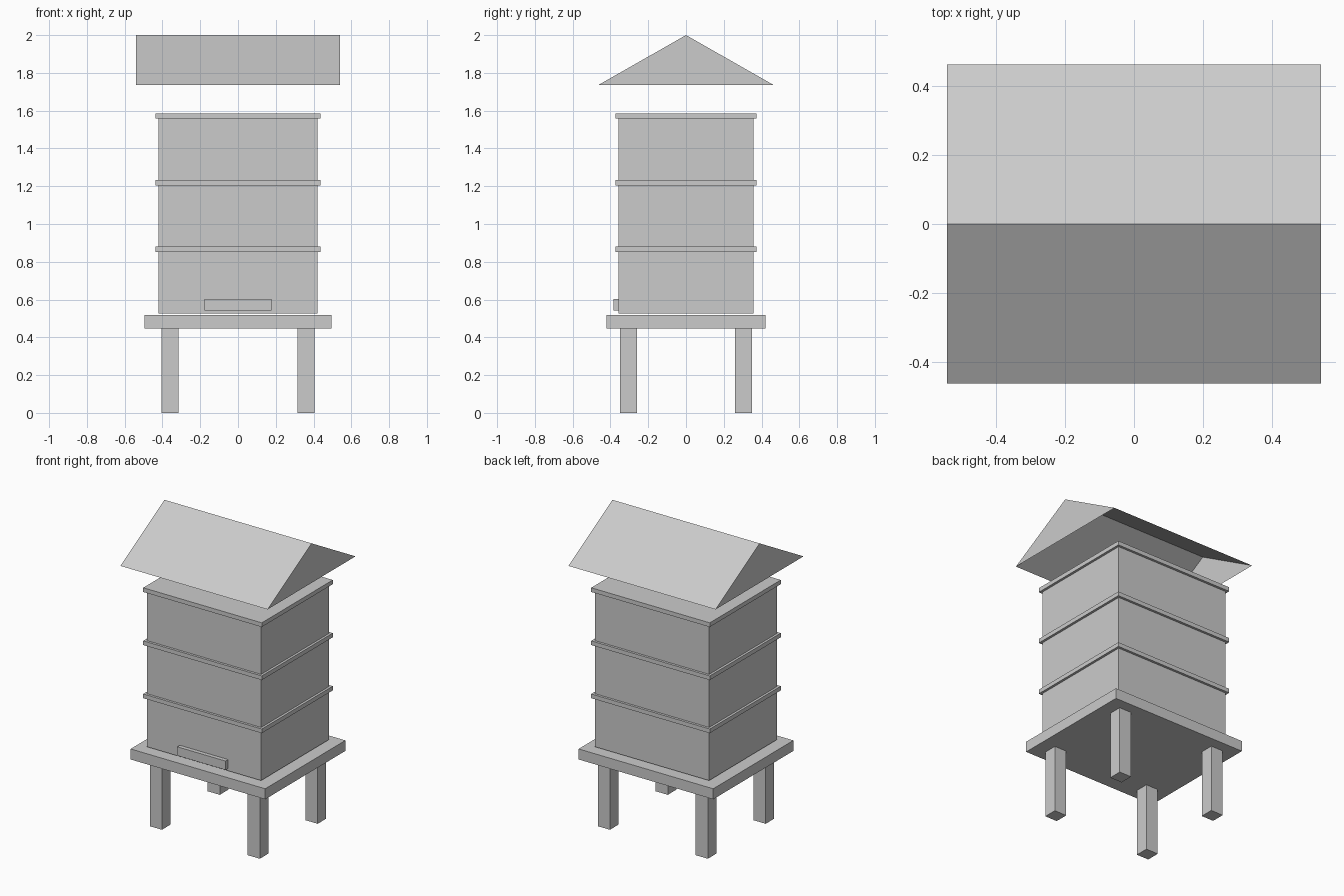
import bpy

if "Cube" in bpy.data.objects:
    bpy.data.objects.remove(bpy.data.objects["Cube"])

# One plain grey for the whole hive
grey = bpy.data.materials.new("light_grey")
grey.diffuse_color = (0.6, 0.6, 0.6, 1.0)
grey.use_nodes = True
grey.node_tree.nodes["Principled BSDF"].inputs["Base Color"].default_value = grey.diffuse_color


def make_mesh(name, verts, faces):
    mesh = bpy.data.meshes.new(name)
    mesh.from_pydata(verts, [], faces)
    mesh.materials.append(grey)
    obj = bpy.data.objects.new(name, mesh)
    bpy.context.collection.objects.link(obj)
    return obj


def box(name, x0, x1, y0, y1, z0, z1):
    verts = [(x, y, z) for z in (z0, z1)
             for x, y in ((x0, y0), (x1, y0), (x1, y1), (x0, y1))]
    sides = [(i, (i + 1) % 4, (i + 1) % 4 + 4, i + 4) for i in range(4)]
    return make_mesh(name, verts, [(3, 2, 1, 0), (4, 5, 6, 7)] + sides)


def centred_box(name, half_x, half_y, z0, z1):
    return box(name, -half_x, half_x, -half_y, half_y, z0, z1)


# Four square legs under the stand
LEG = 0.0445
for side, sx in (("left", -1), ("right", 1)):
    for end, sy in (("front", -1), ("back", 1)):
        cx, cy = sx * 0.36, sy * 0.304
        box(f"{end}_{side}_leg", cx - LEG, cx + LEG, cy - LEG, cy + LEG, 0.0, 0.447)

# Stand board
centred_box("stand_board", 0.495, 0.421, 0.447, 0.517)

# Three stacked hive boxes, each with a projecting rim at its top
BOTTOM, PITCH, RIM = 0.527, 0.353, 0.028
for i, label in enumerate(("lower", "middle", "upper")):
    z0 = BOTTOM + i * PITCH
    z1 = z0 + PITCH
    centred_box(f"{label}_hive_box", 0.42, 0.357, z0, z1 - RIM)
    centred_box(f"{label}_rim", 0.436, 0.373, z1 - RIM, z1)

# Entrance block on the front
box("entrance_block", -0.178, 0.178, -0.384, -0.355, 0.543, 0.602)

# Gabled roof shell, open underneath
RX, RY, EAVE, RIDGE = 0.541, 0.462, 1.737, 2.0
roof_verts = [(x, y, z) for x in (-RX, RX)
              for y, z in ((-RY, EAVE), (RY, EAVE), (0.0, RIDGE))]
make_mesh("roof", roof_verts, [(0, 2, 1), (3, 4, 5), (0, 3, 5, 2), (1, 2, 5, 4)])
